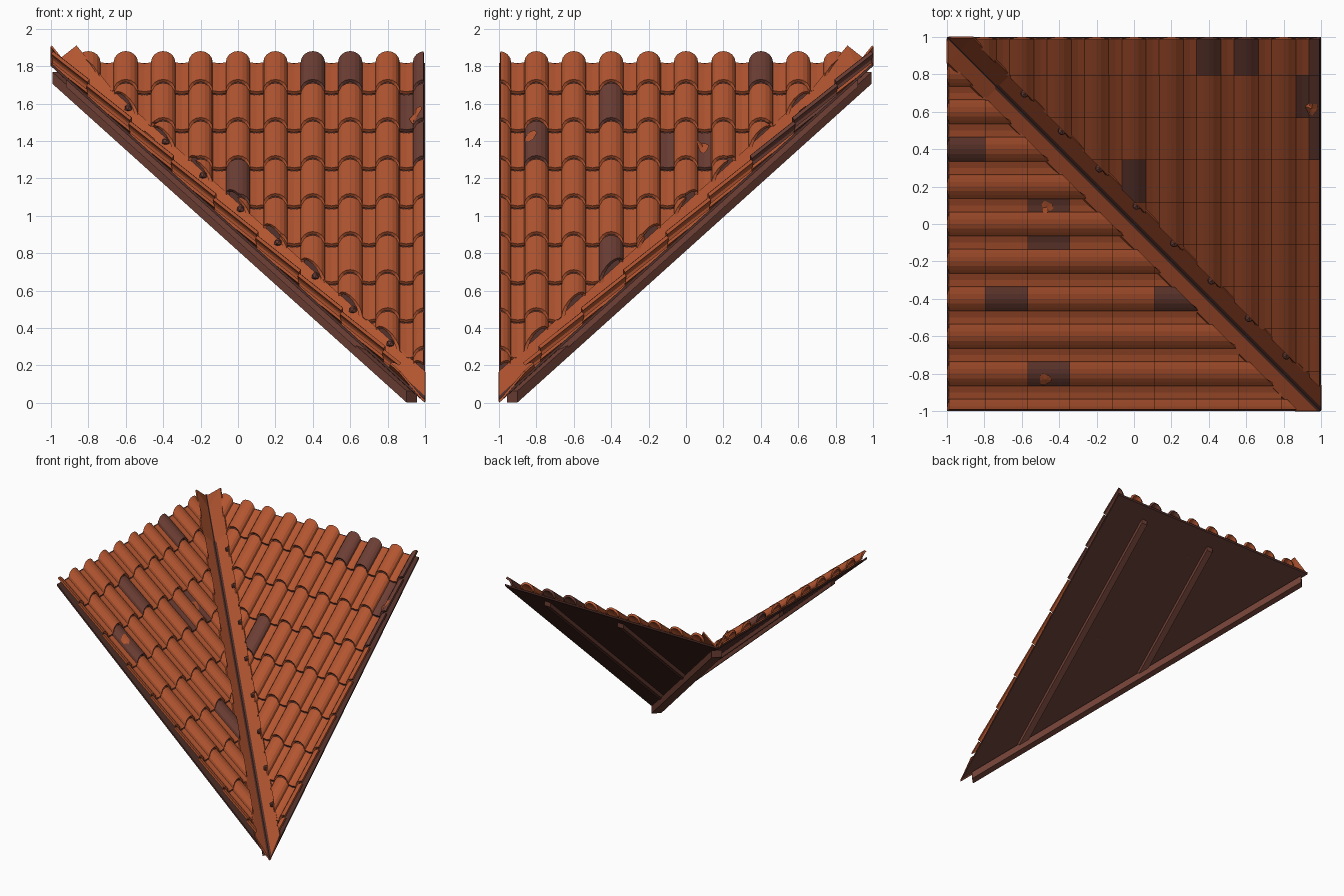
import bpy, bmesh, math
from mathutils import Vector

if "Cube" in bpy.data.objects:
    bpy.data.objects.remove(bpy.data.objects["Cube"])

PITCH = 0.9          # rise per unit of run
STEP = 0.2           # spacing of the tile barrels
HALF = 0.065         # half width of a barrel
COURSE = 0.226       # length of a tile course


def material(name, rgb):
    m = bpy.data.materials.new(name)
    m.use_nodes = True
    color = (*rgb, 1)
    m.diffuse_color = color
    node = next(n for n in m.node_tree.nodes if n.type == 'BSDF_PRINCIPLED')
    node.inputs["Base Color"].default_value = color
    node.inputs["Roughness"].default_value = 0.9
    return m


terracotta = material("terracotta", (0.45, 0.092, 0.03))
dark_clay = material("dark_clay", (0.15, 0.048, 0.034))
timber = material("timber", (0.16, 0.052, 0.036))
deck_wood = material("deck_wood", (0.08, 0.028, 0.022))


def cut(bm, co, no):
    """Remove everything on the positive side of a plane."""
    geom = bm.verts[:] + bm.edges[:] + bm.faces[:]
    bmesh.ops.bisect_plane(bm, geom=geom, plane_co=co, plane_no=no, clear_outer=True)


def finish(name, bm, mats, mirrored=False, thickness=0, offset=-1):
    """Make an object; the mirrored slope is reflected across the valley."""
    if mirrored:
        for v in bm.verts:
            v.co = Vector((-v.co.y, -v.co.x, v.co.z))
        bmesh.ops.reverse_faces(bm, faces=bm.faces[:])
    mesh = bpy.data.meshes.new(name)
    bm.to_mesh(mesh)
    bm.free()
    for m in mats:
        mesh.materials.append(m)
    ob = bpy.data.objects.new(name, mesh)
    bpy.context.collection.objects.link(ob)
    if thickness:
        mod = ob.modifiers.new("thickness", 'SOLIDIFY')
        mod.thickness = thickness
        mod.offset = offset
    return ob


def profile(u):
    """Height of the wavy tile section at u."""
    d = abs(u - STEP * round(u / STEP))
    if d < HALF:
        return 0.06 * math.sqrt(1 - (d / HALF) ** 2)
    return -0.006 * math.sin(math.pi * (d - HALF) / (STEP - 2 * HALF))


def course_ends(row):
    top = 1.0 if row == 0 else 0.8 - COURSE * (row - 1)
    return top, 0.8 - COURSE * row


def surface(u, v, row):
    """Point on the top of a tile, whose lower end is lifted."""
    top, low = course_ends(row)
    lift = 0.03 + 0.024 * (top - v) / (top - low)
    return Vector((u, v, PITCH * (1 + v) + lift + profile(u)))


BARREL = [-HALF * math.cos(math.pi * i / 8) for i in range(9)]
PAN = [HALF, STEP / 2, STEP - HALF]


def tile_slope(name, mirrored, dark):
    bm = bmesh.new()
    for row in range(9):
        top, low = course_ends(row)
        for k in range(-5, 6):
            for kind, section in (("barrel", BARREL), ("pan", PAN)):
                us = [k * STEP + a for a in section]
                upper = [bm.verts.new(surface(u, top, row)) for u in us]
                lower = [bm.verts.new(surface(u, low - 0.006, row)) for u in us]
                for i in range(len(us) - 1):
                    f = bm.faces.new((lower[i], lower[i + 1], upper[i + 1], upper[i]))
                    f.material_index = int((row, k, kind) in dark)
    cut(bm, (0.992, 0, 0), (1, 0, 0))
    cut(bm, (0, 0.988, 0), (0, 1, 0))
    cut(bm, (0, -1, 0), (0, -1, 0))
    cut(bm, (0.06, 0.06, 0), (-1, -1, 0))
    return finish(name, bm, [terracotta, dark_clay], mirrored, 0.018)


def worn_patch(name, mirrored, u, v, row):
    """Small bare patch lying on a dark tile."""
    bm = bmesh.new()
    ring = []
    for i in range(9):
        a = math.tau * i / 9
        r = 0.032 + 0.006 * math.sin(3 * a)
        p = surface(u + r * math.cos(a), v + r * math.sin(a), row)
        ring.append(bm.verts.new(p + Vector((0, -0.004, 0.005))))
    centre = bm.verts.new(surface(u, v, row) + Vector((0, -0.004, 0.005)))
    for i in range(9):
        bm.faces.new((centre, ring[i], ring[(i + 1) % 9]))
    finish(name, bm, [terracotta], mirrored)


def slab(name, outline, top, bottom, mat, mirrored):
    """Plan outline extruded between two heights relative to the slope."""
    bm = bmesh.new()
    hi = [bm.verts.new((x, y, PITCH * (1 + y) + top)) for x, y in outline]
    lo = [bm.verts.new((x, y, PITCH * (1 + y) + bottom)) for x, y in outline]
    bm.faces.new(hi)
    bm.faces.new(lo[::-1])
    for i in range(len(hi)):
        j = (i + 1) % len(hi)
        bm.faces.new((hi[j], hi[i], lo[i], lo[j]))
    bmesh.ops.recalc_face_normals(bm, faces=bm.faces[:])
    finish(name, bm, [mat], mirrored)


def valley_wing(name, mirrored):
    """One side of the V trough, flaring up at the head."""
    bm = bmesh.new()
    pairs = []
    for p, rise in ((-1.1, 0.13), (-0.93, 0.115), (-0.73, 0.05), (1.1, 0.05)):
        a = bm.verts.new((p, -p, PITCH * (1 - p) + 0.012))
        x, y = p + 0.066, 0.066 - p
        b = bm.verts.new((x, y, PITCH * (1 + y) + rise))
        pairs.append((a, b))
    for (a, b), (c, d) in zip(pairs, pairs[1:]):
        bm.faces.new((a, c, d, b))
    cut(bm, (1, 0, 0), (1, 0, 0))
    cut(bm, (0, 0.995, 0), (0, 1, 0))
    finish(name, bm, [terracotta], mirrored, 0.01)


# Tiles, valley trough, deck and rafters of both slopes
front_dark = {(0, 2, "barrel"), (0, 3, "barrel"), (0, 5, "barrel"), (1, 5, "barrel"),
              (1, 4, "pan"), (2, 5, "barrel"), (3, 0, "barrel")}
side_dark = {(0, -2, "barrel"), (1, 2, "barrel"), (2, 4, "barrel"), (2, 0, "pan"),
             (2, -1, "pan"), (5, 2, "barrel")}
for label, mirrored, dark in (("front", False, front_dark), ("side", True, side_dark)):
    tile_slope(label + "_tiles", mirrored, dark)
    valley_wing(label + "_valley_wing", mirrored)
    slab(label + "_deck", [(1, 1), (-1, 1), (1, -1)], 0.018, 0.0, deck_wood, mirrored)
    for n, x in enumerate((0.66, -0.03)):
        w = 0.028
        slab(f"{label}_rafter_{n + 1}",
             [(x - w, 0.92), (x - w, w - x), (x + w, -w - x), (x + w, 0.92)],
             0.005, -0.038, timber, mirrored)

# Bare patches
worn_patch("front_patch", False, 0.95, 0.62, 1)
worn_patch("side_patch_1", True, 0.83, 0.48, 2)
worn_patch("side_patch_2", True, -0.09, 0.47, 2)

# Valley beam along the diagonal
bm = bmesh.new()
ends = []
for p in (-0.965, 0.93):
    ring = []
    for side, drop in ((-1, 0), (1, 0), (1, -0.062), (-1, -0.062)):
        o = 0.028 * side
        ring.append(bm.verts.new((p + o, o - p, PITCH * (1 - p) + drop)))
    ends.append(ring)
for i in range(4):
    j = (i + 1) % 4
    bm.faces.new((ends[0][i], ends[0][j], ends[1][j], ends[1][i]))
bm.faces.new(ends[0])
bm.faces.new(ends[1][::-1])
bmesh.ops.recalc_face_normals(bm, faces=bm.faces[:])
finish("valley_beam", bm, [timber])

# Mortar plugs under the cut barrels
bm = bmesh.new()
for k in range(-3, 5):
    x = STEP * k + 0.015
    y = 0.112 - x
    made = bmesh.ops.create_icosphere(bm, subdivisions=1, radius=0.024)
    bmesh.ops.translate(bm, verts=made["verts"], vec=(x, y, PITCH * (1 + y) + 0.05))
finish("mortar_plugs", bm, [dark_clay])
